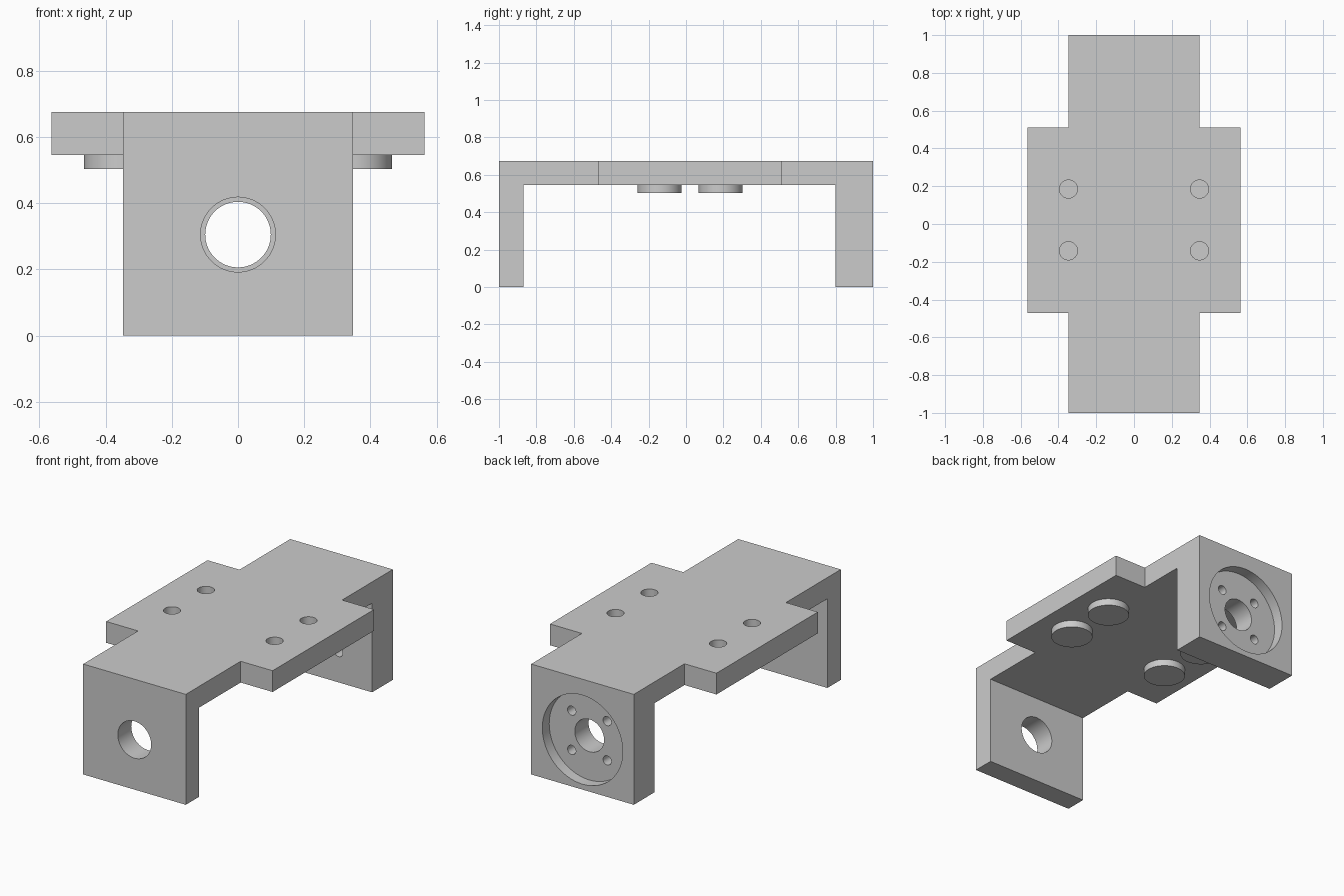
import bpy, bmesh
from math import radians
from mathutils import Matrix, Vector

if "Cube" in bpy.data.objects:
    bpy.data.objects.remove(bpy.data.objects["Cube"])

WIDTH, CORE = 0.563, 0.347            # half widths: across the wings, across the walls
TOP, UNDER = 0.675, 0.545             # plate heights
AXIS = 0.305                          # height of the shaft holes

grey = bpy.data.materials.new("plain grey")
grey.use_nodes = True
grey.diffuse_color = (0.6, 0.6, 0.6, 1)
grey.node_tree.nodes["Principled BSDF"].inputs["Base Color"].default_value = (0.6, 0.6, 0.6, 1)


def to_object(name, bm):
    bmesh.ops.recalc_face_normals(bm, faces=bm.faces)
    mesh = bpy.data.meshes.new(name)
    bm.to_mesh(mesh)
    bm.free()
    mesh.materials.append(grey)
    obj = bpy.data.objects.new(name, mesh)
    bpy.context.collection.objects.link(obj)
    return obj


def box(name, low, high):
    low, high = Vector(low), Vector(high)
    bm = bmesh.new()
    bmesh.ops.create_cube(bm, size=1, matrix=Matrix.Translation((low + high) / 2)
                          @ Matrix.Diagonal((*(high - low), 1)))
    return to_object(name, bm)


def cylinder(name, start, end, radius, sides=64):
    start, end = Vector(start), Vector(end)
    axis = end - start
    turn = Matrix.Rotation(radians(90), 4, 'X') if abs(axis.y) > 0 else Matrix()
    bm = bmesh.new()
    bmesh.ops.create_cone(bm, cap_ends=True, segments=sides, radius1=radius, radius2=radius,
                          depth=axis.length, matrix=Matrix.Translation((start + end) / 2) @ turn)
    return to_object(name, bm)


def combine(target, tool, operation):
    mod = target.modifiers.new(tool.name, 'BOOLEAN')
    mod.operation, mod.solver, mod.object = operation, 'EXACT', tool
    bpy.context.view_layer.objects.active = target
    bpy.ops.object.modifier_apply(modifier=mod.name)
    bpy.data.objects.remove(tool)


# U-shaped body: side profile extruded across the full width
profile = [(-1, 0), (-0.87, 0), (-0.87, UNDER), (0.8, UNDER), (0.8, 0), (1, 0), (1, TOP), (-1, TOP)]
bm = bmesh.new()
face = bm.faces.new([bm.verts.new((-WIDTH, y, z)) for y, z in profile])
sweep = bmesh.ops.extrude_face_region(bm, geom=[face])
bmesh.ops.translate(bm, vec=(2 * WIDTH, 0, 0),
                    verts=[v for v in sweep["geom"] if isinstance(v, bmesh.types.BMVert)])
bracket = to_object("bracket", bm)

# Trim the corners so only the side wings keep the full width
for side in (-1, 1):
    inner, outer = sorted((side * CORE, side * 0.8))
    for front, back in ((-1.2, -0.47), (0.51, 1.2)):
        combine(bracket, box("corner_trim", (inner, front, -0.2), (outer, back, 1)), 'DIFFERENCE')

# Round bosses under the plate, each with a blind hole from above
for x in (-CORE, CORE):
    for y in (-0.142, 0.185):
        combine(bracket, cylinder("boss", (x, y, 0.503), (x, y, 0.6), 0.118), 'UNION')
        combine(bracket, cylinder("boss_hole", (x, y, UNDER), (x, y, 0.8), 0.048, 32), 'DIFFERENCE')

# Front shaft hole, back recess and back shaft hole
combine(bracket, cylinder("front_hole", (0, -1.1, AXIS), (0, -0.8, AXIS), 0.113), 'DIFFERENCE')
combine(bracket, cylinder("back_recess", (0, 0.933, AXIS), (0, 1.1, AXIS), 0.272), 'DIFFERENCE')
combine(bracket, cylinder("back_hole", (0, 0.7, AXIS), (0, 1.1, AXIS), 0.099), 'DIFFERENCE')

# Four screw holes through the recess floor
for x in (-0.12, 0.12):
    for z in (-0.12, 0.12):
        combine(bracket, cylinder("screw_hole", (x, 0.7, AXIS + z), (x, 1.1, AXIS + z), 0.028, 32),
                'DIFFERENCE')

bpy.ops.object.select_all(action='DESELECT')
bracket.select_set(True)
bpy.context.view_layer.objects.active = bracket
bpy.ops.object.shade_smooth_by_angle(angle=radians(30))
